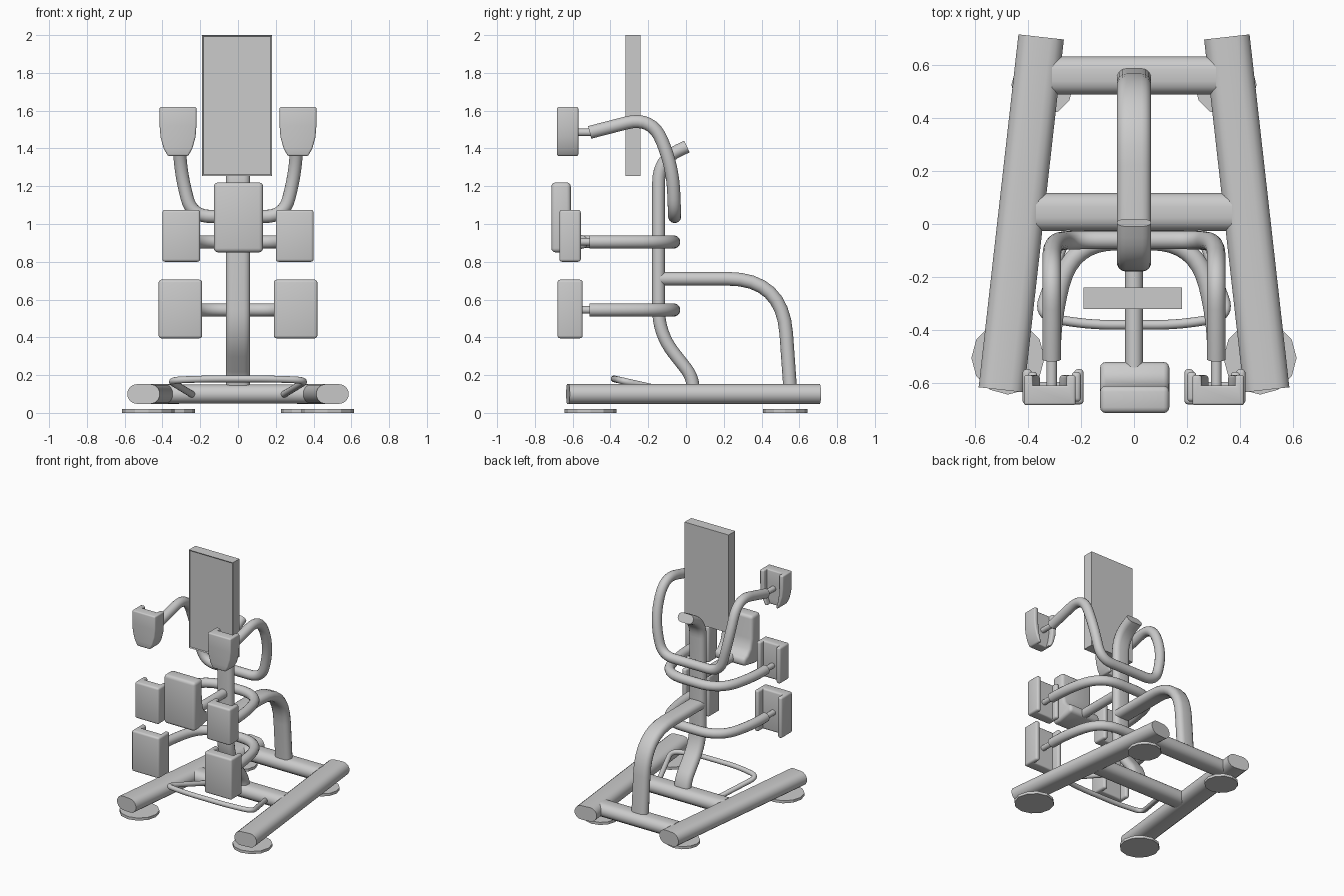
import bpy, bmesh, math
from mathutils import Vector

if "Cube" in bpy.data.objects:
    bpy.data.objects.remove(bpy.data.objects["Cube"])


def finish(name, bm, angle=35, bevel=0.0):
    bmesh.ops.recalc_face_normals(bm, faces=bm.faces)
    if bevel:
        edges = [e for e in bm.edges if e.is_convex and e.calc_face_angle(0) > math.radians(35)]
        bmesh.ops.bevel(bm, geom=edges, offset=bevel, segments=3, profile=0.5,
                        affect='EDGES', clamp_overlap=True)
        bmesh.ops.recalc_face_normals(bm, faces=bm.faces)
    me = bpy.data.meshes.new(name)
    bm.to_mesh(me)
    bm.free()
    ob = bpy.data.objects.new(name, me)
    bpy.context.collection.objects.link(ob)
    bpy.ops.object.select_all(action='DESELECT')
    ob.select_set(True)
    bpy.context.view_layer.objects.active = ob
    bpy.ops.object.shade_smooth_by_angle(angle=math.radians(angle))
    return ob


def loft(name, rings, **kw):
    """Skin a list of equal-length point rings and cap both ends."""
    bm = bmesh.new()
    vs = [[bm.verts.new(p) for p in r] for r in rings]
    n = len(vs[0])
    for a, b in zip(vs, vs[1:]):
        for i in range(n):
            j = (i + 1) % n
            bm.faces.new((a[i], a[j], b[j], b[i]))
    bm.faces.new(vs[0][::-1])
    bm.faces.new(vs[-1])
    return finish(name, bm, **kw)


def fillet(points, steps=8):
    """Round the corners of a polyline; a 4th value is the corner setback."""
    out = []
    for i, p in enumerate(points):
        c = Vector(p[:3])
        if len(p) < 4:
            out.append(c)
            continue
        prev, nxt = Vector(points[i - 1][:3]), Vector(points[i + 1][:3])
        a = c + (prev - c).normalized() * p[3]
        b = c + (nxt - c).normalized() * p[3]
        for k in range(steps + 1):
            t = k / steps
            q = a * (1 - t) ** 2 + c * 2 * t * (1 - t) + b * t * t
            if not out or (q - out[-1]).length > 1e-3:
                out.append(q)
    return out


def tube(name, points, w, h=None, side=(1, 0, 0)):
    """Sweep a round or stadium section (w along side, h across it)."""
    h = h or w
    r, flat = h / 2, (w - h) / 2
    sec = []
    for k in range(16):
        a = math.pi * (k + (0.5 if flat == 0 else 0)) / 8
        if flat:   # two half circles of 8 points
            a = -math.pi / 2 + math.pi * (k % 8) / 7 + (math.pi if k > 7 else 0)
        sec.append((math.cos(a) * r + (flat if k < 8 or not flat else -flat), math.sin(a) * r))
    path = fillet(points)
    s, rings = Vector(side), []
    for i, p in enumerate(path):
        t = Vector()
        if i:
            t += (p - path[i - 1]).normalized()
        if i < len(path) - 1:
            t += (path[i + 1] - p).normalized()
        t.normalize()
        s = (s - t * s.dot(t)).normalized()
        u = t.cross(s)
        rings.append([p + s * a + u * b for a, b in sec])
    return loft(name, rings)


def mirrored(half):
    """Extend a path starting on the centre plane to both sides."""
    return [(-p[0], *p[1:]) for p in half[:0:-1]] + list(half[1:])


def pin(name, x, z):
    tube(name, [(x, -0.49, z), (x, -0.61, z)], 0.04)


def pad(name, s, x0, x1, y0, y1, levels):
    """Cushion with a channel down its back; levels are (z, width factor)."""
    cx, hw, lip, floor = s * (x0 + x1) / 2, (x1 - x0) / 2, 0.035, y0 + 0.075
    prof = [(-hw, y0), (hw, y0), (hw, y1), (hw - lip, y1), (hw - lip, floor),
            (lip - hw, floor), (lip - hw, y1), (-hw, y1)]
    loft(name, [[(cx + x * f, y, z) for x, y in prof] for z, f in levels], bevel=0.014)


# Base: splayed side rails, cross beams, floor discs
for s, side in ((-1, "left"), (1, "right")):
    tube(side + "_base_rail", [(s * 0.50, -0.625, 0.1), (s * 0.35, 0.705, 0.1)], 0.175, 0.105)
    for tag, x, y, r in (("front", 0.475, -0.505, 0.138), ("rear", 0.345, 0.525, 0.117)):
        ring = [(s * x + r * math.cos(k * math.pi / 6), y + r * math.sin(k * math.pi / 6))
                for k in range(12)]
        loft(f"{side}_{tag}_foot", [[(a, b, z) for a, b in ring] for z in (0, 0.02)], angle=25)
for tag, y, x in (("rear", 0.56, 0.31), ("middle", 0.045, 0.37)):
    tube(tag + "_cross_beam", [(-x, y, 0.1), (x, y, 0.1)], 0.145, 0.1, side=(0, 1, 0))

# Mast and curved rear brace
tube("mast", [(0, 0.04, 0.1), (0, 0.035, 0.19, 0.06), (0, -0.145, 0.42, 0.13),
              (0, -0.145, 1.34, 0.12), (0, 0.005, 1.41)], 0.13, 0.068)
tube("rear_brace", [(0, -0.14, 0.71), (0, 0.51, 0.71, 0.29), (0, 0.552, 0.12)], 0.13, 0.072)

# Foot loop near the floor
loop_half = [(0, -0.385, 0.18), (-0.18, -0.38, 0.18, 0.1), (-0.365, -0.345, 0.172, 0.07),
             (-0.23, 0.02, 0.09)]
tube("foot_loop", mirrored(loop_half), 0.036)

# Upper arms rising over the shoulders
upper_half = [(0, -0.06, 1.04), (-0.245, -0.06, 1.04, 0.1), (-0.31, -0.07, 1.30, 0.14),
              (-0.31, -0.18, 1.57, 0.14), (-0.31, -0.51, 1.485)]
tube("upper_arms", mirrored(upper_half), 0.07, side=(0, 1, 0))

# Lower pairs of U-shaped arms
for tag, z in (("middle", 0.905), ("lower", 0.545)):
    half = [(0, -0.065, z), (-0.235, -0.065, z, 0.17), (-0.31, -0.36, z, 0.13), (-0.31, -0.51, z)]
    tube(tag + "_arms", mirrored(half), 0.07, side=(0, 0, 1))

# Pads with connecting pins
for s, side in ((-1, "left"), (1, "right")):
    pad(side + "_upper_pad", s, 0.22, 0.415, -0.683, -0.57,
        [(1.36, 0.55), (1.40, 0.78), (1.46, 0.95), (1.52, 1), (1.62, 1)])
    pad(side + "_middle_pad", s, 0.20, 0.40, -0.67, -0.557, [(0.80, 1), (1.075, 1)])
    pad(side + "_lower_pad", s, 0.19, 0.42, -0.68, -0.547, [(0.395, 1), (0.705, 1)])
    for tag, z in (("upper", 1.485), ("middle", 0.905), ("lower", 0.545)):
        pin(f"{side}_{tag}_pin", s * 0.31, z)

# Centre chest pad with a rear shelf, and its stalk
chest = [(-0.713, 0.85), (-0.713, 1.22), (-0.61, 1.22), (-0.61, 1.05), (-0.59, 0.98),
         (-0.56, 0.945), (-0.52, 0.93), (-0.52, 0.875), (-0.65, 0.85)]
loft("chest_pad", [[(x, y, z) for y, z in chest] for x in (-0.128, 0.133)], bevel=0.022)
tube("chest_pad_stalk", [(0, -0.15, 0.905), (0, -0.54, 0.905)], 0.068)

# Display panel with a thin recessed frame
bm = bmesh.new()
bmesh.ops.create_cube(bm, size=1)
for v in bm.verts:
    v.co = Vector((v.co.x * 0.37 - 0.005, v.co.y * 0.08 - 0.28, v.co.z * 0.745 + 1.6275))
front = [f for f in bm.faces if f.normal.y < -0.9]
bmesh.ops.inset_region(bm, faces=front, thickness=0.01)
bmesh.ops.translate(bm, verts=list(front[0].verts), vec=(0, 0.006, 0))
finish("display_panel", bm)
